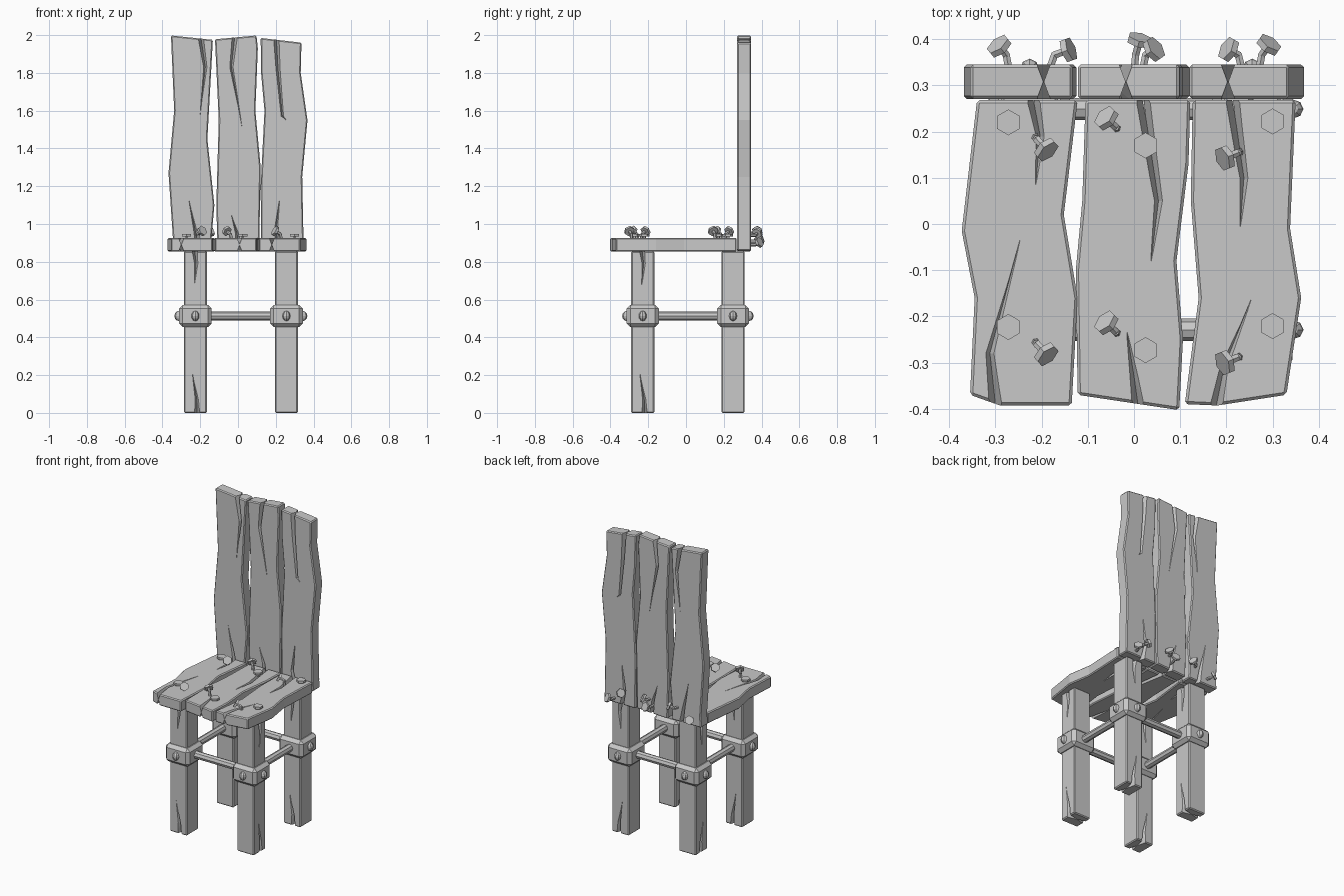
import bpy, bmesh, math
from mathutils import Vector, Matrix

old = bpy.data.objects.get("Cube")
if old:
    bpy.data.objects.remove(old, do_unlink=True)

grey = bpy.data.materials.new("plain_grey")
grey.use_nodes = True
grey.diffuse_color = (0.58, 0.58, 0.58, 1)
grey.node_tree.nodes["Principled BSDF"].inputs["Base Color"].default_value = grey.diffuse_color


def finish(name, bm, matrix=None):
    """Turn a bmesh into a linked, flat-shaded object."""
    bmesh.ops.recalc_face_normals(bm, faces=bm.faces[:])
    mesh = bpy.data.meshes.new(name)
    bm.to_mesh(mesh)
    bm.free()
    mesh.materials.append(grey)
    obj = bpy.data.objects.new(name, mesh)
    bpy.context.collection.objects.link(obj)
    if matrix:
        obj.matrix_world = matrix
    return obj


def bevel_sharp(bm, offset):
    edges = [e for e in bm.edges if e.calc_face_angle(0) > 0.7]
    bmesh.ops.bevel(bm, geom=edges, offset=offset, segments=1, affect='EDGES')


def groove(path, half, side, matrix):
    """Tapered V-shaped cutter along a crack; the first point is at the board end."""
    last = len(path) - 1
    bm = bmesh.new()
    rings = []
    for i, (u, v) in enumerate(path):
        t = 1 - i / last
        width = 0.002 + 0.017 * t ** 0.6
        depth = half * 1.12 if i == 0 else 0.002 + 0.034 * t
        top = half + 0.01
        rings.append([bm.verts.new((u + a, v, side * w)) for a, w in
                      ((-width, top), (width, top), (0, half - depth))])
    for a, b in zip(rings, rings[1:]):
        for k in range(3):
            j = (k + 1) % 3
            bm.faces.new((a[k], a[j], b[j], b[k]))
    bm.faces.new(rings[0])
    bm.faces.new(rings[-1])
    bmesh.ops.triangulate(bm, faces=bm.faces[:])
    cutter = finish("crack_cutter", bm, matrix)
    cutter.hide_render = True
    return cutter


def board(name, left, right, half, cracks, matrix):
    """Wavy board from its two long edges, with cracks cut into both faces."""
    bm = bmesh.new()
    face = bm.faces.new([bm.verts.new((u, v, -half)) for u, v in left + right[::-1]])
    ext = bmesh.ops.extrude_face_region(bm, geom=[face])
    moved = [g for g in ext["geom"] if isinstance(g, bmesh.types.BMVert)]
    bmesh.ops.translate(bm, verts=moved, vec=(0, 0, 2 * half))
    bmesh.ops.recalc_face_normals(bm, faces=bm.faces[:])
    bevel_sharp(bm, 0.006)
    obj = finish(name, bm, matrix)
    cutters = [groove(c, half, s, matrix) for c in cracks for s in (1, -1)]
    for cutter in cutters:
        mod = obj.modifiers.new("crack", 'BOOLEAN')
        mod.operation, mod.solver, mod.object = 'DIFFERENCE', 'EXACT', cutter
    bpy.context.view_layer.update()
    graph = bpy.context.evaluated_depsgraph_get()
    cut = bpy.data.meshes.new_from_object(obj.evaluated_get(graph))
    obj.modifiers.clear()
    obj.data = cut
    for cutter in cutters:
        bpy.data.objects.remove(cutter, do_unlink=True)
    return obj


def prism(bm, a, b, radius, sides):
    a, b = Vector(a), Vector(b)
    turn = (b - a).to_track_quat('Z', 'Y').to_matrix().to_4x4()
    bmesh.ops.create_cone(bm, cap_ends=True, segments=sides, radius1=radius, radius2=radius,
                          depth=(b - a).length, matrix=Matrix.Translation((a + b) / 2) @ turn)


def nail(name, *points):
    """Hexagonal nail whose shaft follows the points and ends in a flat head."""
    bm = bmesh.new()
    pts = [Vector(p) for p in points]
    for a, b in zip(pts, pts[1:]):
        prism(bm, a, b + (b - a).normalized() * 0.003, 0.009, 6)
    along = (pts[-1] - pts[-2]).normalized() * 0.007
    prism(bm, pts[-1] - along, pts[-1] + along, 0.028, 6)
    finish(name, bm)


# Seat boards
lying = Matrix.Translation((0, 0, 0.89))
board("seat_board_right",
      [(-.34, .268), (-.373, -.015), (-.345, -.16), (-.355, -.37), (-.29, -.393)],
      [(-.122, .268), (-.152, .02), (-.122, -.16), (-.135, -.393)], 0.036,
      [[(-.22, .28), (-.203, .19), (-.213, .085)],
       [(-.298, -.41), (-.312, -.28), (-.247, -.035)]], lying)
board("seat_board_middle",
      [(-.105, .268), (-.112, .05), (-.126, -.1), (-.122, -.37)],
      [(.122, .268), (.118, .13), (.092, -.08), (.106, -.25), (.098, -.403)], 0.036,
      [[(.018, .28), (.053, .05), (.037, -.08)],
       [(.012, -.415), (0, -.33), (-.015, -.235)]], lying)
board("seat_board_left",
      [(.127, .268), (.123, .05), (.14, -.16), (.11, -.39)],
      [(.35, .268), (.338, -.01), (.362, -.16), (.33, -.37), (.18, -.393)], 0.036,
      [[(.212, .28), (.238, .1), (.23, -.005)],
       [(.175, -.41), (.195, -.31), (.253, -.165)]], lying)

# Backrest boards
upright = Matrix.Translation((0, 0.308, 0)) @ Matrix.Rotation(math.pi / 2, 4, 'X')
board("back_board_right",
      [(-.355, 1.998), (-.338, 1.6), (-.368, 1.27), (-.345, .93), (-.35, .86)],
      [(-.133, 1.975), (-.162, 1.45), (-.125, 1.1), (-.14, .93), (-.135, .86)], 0.037,
      [[(-.2, 2.01), (-.173, 1.83), (-.2, 1.58)],
       [(-.205, .84), (-.225, .96), (-.26, 1.13)]], upright)
board("back_board_middle",
      [(-.122, 1.978), (-.102, 1.55), (-.115, 1.1), (-.108, .855)],
      [(.098, 1.998), (.105, 1.93), (.092, 1.6), (.12, 1.3), (.112, .865)], 0.037,
      [[(-.015, 2.01), (-.035, 1.83), (.02, 1.52)],
       [(.008, .84), (-.005, .95), (-.035, 1.05)]], upright)
board("back_board_left",
      [(.12, 1.985), (.122, 1.8), (.14, 1.6), (.12, 1.2), (.122, .86)],
      [(.336, 1.96), (.332, 1.8), (.368, 1.55), (.34, 1.25), (.348, .86)], 0.037,
      [[(.202, 2), (.212, 1.82), (.235, 1.57), (.255, 1.55)],
       [(.225, .84), (.2, .96), (.22, 1.13)]], upright)

# Legs with collars and bolts; the cracked faces turn from leg to leg
XS, YS, BAR_Z = (-0.226, 0.256), (-0.229, 0.249), 0.513
HALF = 0.061
names = {(0, 0): "front_right", (1, 0): "front_left", (0, 1): "back_right", (1, 1): "back_left"}
for (i, j), place in names.items():
    x, y = XS[i], YS[j]
    turn = math.pi / 2 if i != j else 0
    stand = (Matrix.Translation((x, y, 0)) @ Matrix.Rotation(turn, 4, 'Z')
             @ Matrix.Rotation(math.pi / 2, 4, 'X'))
    board(place + "_leg", [(-HALF, .856), (-HALF, 0)], [(HALF, .856), (HALF, 0)], HALF,
          [[(-.005, .87), (.005, .79), (-.005, .68)],
           [(.01, -.01), (.008, .07), (-.015, .21)]], stand)

    bm = bmesh.new()
    bmesh.ops.create_cube(bm, size=1, matrix=Matrix.Diagonal((0.174, 0.17, 0.118, 1)))
    bevel_sharp(bm, 0.02)
    finish(place + "_collar", bm, Matrix.Translation((x, y, BAR_Z)))

    sx, sy = (-1, 1)[i], (-1, 1)[j]
    for label, spot, size in (("side", (x + sx * 0.087, y, BAR_Z), (0.024, 0.021, 0.027)),
                              ("end", (x, y + sy * 0.085, BAR_Z), (0.021, 0.024, 0.027))):
        bm = bmesh.new()
        bmesh.ops.create_uvsphere(bm, u_segments=8, v_segments=6, radius=1,
                                  matrix=Matrix.Diagonal((*size, 1)))
        finish(f"{place}_{label}_bolt", bm, Matrix.Translation(spot))

# Stretchers between the collars
for k in (0, 1):
    for label, a, b in (("cross", (XS[0], YS[k], BAR_Z), (XS[1], YS[k], BAR_Z)),
                        ("side", (XS[k], YS[0], BAR_Z), (XS[k], YS[1], BAR_Z))):
        bm = bmesh.new()
        prism(bm, a, b, 0.024, 8)
        finish(f"{label}_stretcher_{k + 1}", bm)

# Seat nails in two rows, straight and bent
for row, dy in (("rear", 0), ("front", -0.443)):
    for x, y in ((-.272, .22), (.025, .17), (.3, .222)):
        nail(row + "_straight_nail", (x, y + dy, .9), (x, y + dy, .94))
    for base, bend, head in (((-.215, .19), (-.211, .184), (-.19, .161)),
                             ((-.035, .205), (-.04, .21), (-.06, .229)),
                             ((.23, .156), (.224, .154), (.197, .143))):
        nail(row + "_bent_nail", (base[0], base[1] + dy, .9),
             (bend[0], bend[1] + dy, .946), (head[0], head[1] + dy, .963))

# Bent nails behind the backrest
for x, z, lean, out in ((-.27, .9, -.022, .385), (-.185, .95, .043, .377), (0, .91, .012, .398),
                        (.018, .95, .025, .378), (.235, .94, -.03, .378), (.27, .89, .022, .388)):
    nail("back_nail", (x, .33, z), (x + lean * 0.3, .366, z), (x + lean, out, z + 0.012))
